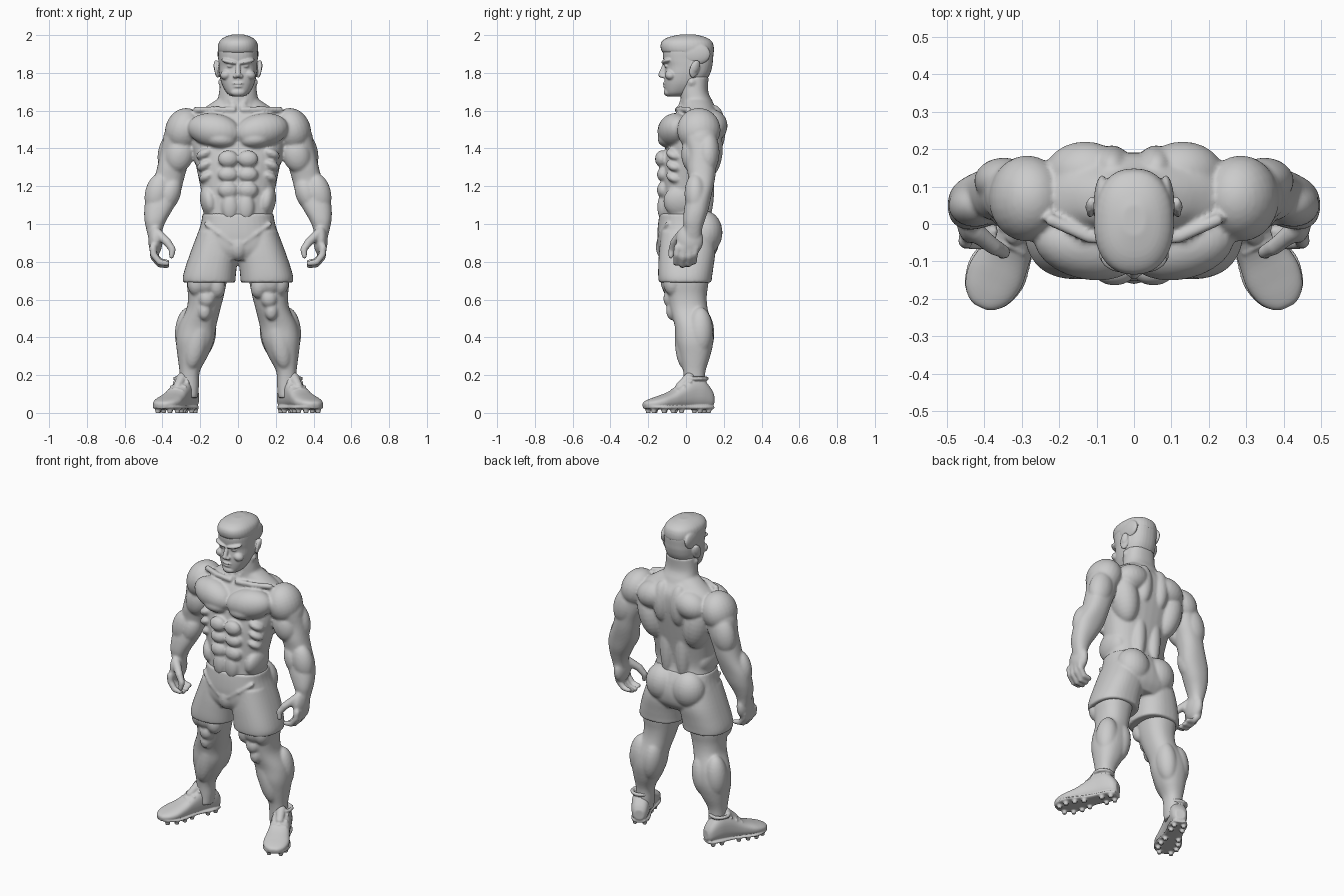
import bpy, bmesh, math
from mathutils import Matrix, Vector, Euler


def catmull(a, b, c, d, t):
    return [0.5 * (2 * q + (r - p) * t + (2 * p - 5 * q + 4 * r - s) * t * t
                   + (3 * q - p - 3 * r + s) * t ** 3) for p, q, r, s in zip(a, b, c, d)]


def loft(bm, rows, p=2.3, mat=Matrix(), n=36, steps=4):
    """Rows are (centre x, z, half width, y min, y max), smoothly interpolated."""
    dense = []
    for i in range(len(rows) - 1):
        quad = [rows[max(0, min(len(rows) - 1, i + k))] for k in (-1, 0, 1, 2)]
        dense += [catmull(*quad, s / steps) for s in range(steps)]
    dense.append(rows[-1])
    rings = []
    for cx, z, rx, y0, y1 in dense:
        ring = []
        for k in range(n):
            a = math.tau * k / n
            c, s = math.cos(a), math.sin(a)
            x = cx + rx * math.copysign(abs(c) ** (2 / p), c)
            y = (y0 + y1) / 2 + (y1 - y0) / 2 * math.copysign(abs(s) ** (2 / p), s)
            ring.append(bm.verts.new(mat @ Vector((x, y, z))))
        rings.append(ring)
    for r, q in zip(rings, rings[1:]):
        for k in range(n):
            bm.faces.new((r[k], r[(k + 1) % n], q[(k + 1) % n], q[k]))
    bm.faces.new(rings[0][::-1])
    bm.faces.new(rings[-1])


def blob(bm, loc, radii, rot=(0, 0, 0)):
    e = Euler([math.radians(v) for v in rot])
    m = Matrix.LocRotScale(Vector(loc), e, Vector(radii))
    bmesh.ops.create_uvsphere(bm, u_segments=24, v_segments=16, radius=1, matrix=m)


def tube(bm, pts, r0, r1, steps=7):
    """Chain of overlapping balls, fused later by the remesh."""
    total = (len(pts) - 1) * steps
    for i in range(total + 1):
        k = min(i // steps, len(pts) - 2)
        pos = Vector(pts[k]).lerp(Vector(pts[k + 1]), i / steps - k)
        r = r0 + (r1 - r0) * i / total
        bmesh.ops.create_icosphere(bm, subdivisions=2, radius=r, matrix=Matrix.Translation(pos))


def finish(name, bm, voxel, smooth):
    bmesh.ops.recalc_face_normals(bm, faces=bm.faces)
    me = bpy.data.meshes.new(name)
    bm.to_mesh(me)
    bm.free()
    ob = bpy.data.objects.new(name, me)
    bpy.context.collection.objects.link(ob)
    ob.modifiers.new("mirror", 'MIRROR').use_mirror_merge = False
    rm = ob.modifiers.new("fuse", 'REMESH')
    rm.mode, rm.voxel_size, rm.use_smooth_shade = 'VOXEL', voxel, True
    sm = ob.modifiers.new("soften", 'SMOOTH')
    sm.factor, sm.iterations = 0.5, smooth
    return ob


# torso core
body = bmesh.new()
loft(body, [(0, .92, .18, -.12, .14), (0, 1.02, .183, -.13, .135), (0, 1.1, .185, -.128, .12),
            (0, 1.2, .2, -.125, .135), (0, 1.32, .225, -.12, .16), (0, 1.42, .245, -.105, .18),
            (0, 1.5, .25, -.095, .19), (0, 1.57, .235, -.06, .185), (0, 1.62, .17, -.025, .155),
            (0, 1.66, .11, -.02, .13)])
# neck
loft(body, [(0, 1.56, .14, -.04, .17), (0, 1.64, .112, -.03, .145), (0, 1.7, .1, -.03, .118),
            (0, 1.78, .092, -.03, .12)])
tube(body, [(.085, .03, 1.75), (.02, -.03, 1.62)], .022, .016)
tube(body, [(.025, -.045, 1.605), (.12, -.035, 1.607), (.22, .01, 1.605)], .016, .018)
# chest, abdominals and side muscles
blob(body, (.125, -.06, 1.495), (.145, .088, .09), (0, -10, 12))
blob(body, (.095, -.075, 1.45), (.09, .075, .05), (0, -6, 8))
for z, h, y in ((1.345, .045, -.128), (1.262, .04, -.118), (1.18, .045, -.118)):
    blob(body, (.052, y, z), (.054, .036, h))
blob(body, (.042, -.118, 1.09), (.045, .034, .075))
for x, z in ((.175, 1.37), (.172, 1.31), (.16, 1.25)):
    blob(body, (x, -.06, z), (.05, .045, .028), (0, 25, 30))
blob(body, (.15, -.02, 1.12), (.05, .1, .09), (0, 10, 0))
# back muscles
blob(body, (.165, .1, 1.4), (.085, .095, .17), (0, 12, 0))
blob(body, (.13, .135, 1.52), (.11, .085, .085), (0, 15, 0))
blob(body, (.06, .15, 1.5), (.055, .06, .13))
blob(body, (.055, .1, 1.2), (.048, .05, .2))
# arm core
loft(body, [(.27, 1.57, .07, 0, .14), (.3, 1.48, .085, -.015, .16), (.325, 1.38, .086, .005, .165),
            (.348, 1.3, .08, .005, .16), (.368, 1.23, .08, .012, .152), (.397, 1.15, .088, .002, .135),
            (.42, 1.08, .076, -.01, .12), (.437, 1.02, .058, -.015, .1), (.442, .97, .043, -.01, .085),
            (.438, .92, .035, -.02, .08)])
# shoulder, biceps, triceps and forearm muscles
blob(body, (.285, .068, 1.498), (.1, .115, .118), (0, -20, 0))
blob(body, (.325, .08, 1.45), (.072, .085, .1), (0, -15, 0))
blob(body, (.308, .035, 1.37), (.075, .06, .1), (0, -17, 0))
blob(body, (.348, .115, 1.38), (.075, .062, .12), (0, -14, 0))
blob(body, (.425, .05, 1.16), (.068, .058, .11), (0, -12, 0))
blob(body, (.365, .055, 1.16), (.06, .06, .1), (0, -20, 0))
# hand with curled fingers and thumb
blob(body, (.437, .02, .915), (.038, .072, .085))
for y, dz in ((-.045, .012), (-.012, 0), (.021, .004), (.05, .018)):
    tube(body, [(.45, y, .875), (.447, y - .004, .825 + dz), (.415, y - .008, .785 + dz),
                (.375, y - .008, .78 + dz)], .021, .015)
tube(body, [(.425, -.02, .95), (.375, -.06, .905), (.347, -.075, .865), (.352, -.08, .83)], .027, .015)
# leg core
loft(body, [(.15, .8, .115, -.11, .12), (.165, .7, .107, -.115, .12), (.17, .62, .095, -.1, .11),
            (.183, .55, .09, -.085, .115), (.215, .46, .1, -.06, .14), (.228, .38, .1, -.053, .145),
            (.24, .3, .08, -.035, .128), (.256, .22, .054, -.015, .103), (.257, .14, .05, -.01, .1),
            (.257, .08, .045, -.01, .1)])
# thigh, knee, calf and shin muscles
blob(body, (.115, -.075, .675), (.048, .052, .07), (0, 10, 0))
blob(body, (.22, -.07, .69), (.05, .05, .07))
blob(body, (.17, -.09, .7), (.06, .045, .07))
blob(body, (.165, -.078, .605), (.045, .042, .05))
blob(body, (.177, -.07, .54), (.035, .035, .05))
blob(body, (.178, .082, .42), (.062, .068, .13), (0, -8, 0))
blob(body, (.268, .075, .43), (.066, .068, .13), (0, -4, 0))
blob(body, (.215, -.01, .4), (.06, .05, .17), (0, -12, 0))
finish("body", body, .008, 3)

# head
head = bmesh.new()
loft(head, [(0, 1.676, .035, -.095, -.01), (0, 1.695, .06, -.108, .03), (0, 1.74, .085, -.114, .09),
            (0, 1.79, .098, -.114, .125), (0, 1.835, .102, -.11, .139), (0, 1.87, .103, -.12, .143),
            (0, 1.92, .103, -.122, .145), (0, 1.96, .09, -.1, .13), (0, 1.98, .07, -.08, .1)], 2.4)
blob(head, (.045, -.104, 1.86), (.046, .024, .013), (0, -12, 18))
tube(head, [(0, -.11, 1.85), (0, -.132, 1.79)], .011, .016)
blob(head, (.014, -.122, 1.783), (.014, .016, .011))
blob(head, (.062, -.082, 1.79), (.032, .03, .026), (0, 20, 0))
blob(head, (.04, -.101, 1.836), (.018, .014, .009))
blob(head, (0, -.108, 1.744), (.032, .016, .007))
blob(head, (0, -.106, 1.728), (.026, .016, .008))
blob(head, (0, -.094, 1.697), (.04, .024, .022))
# ears
blob(head, (.11, .045, 1.82), (.011, .028, .048), (-12, 8, 25))
blob(head, (.117, .055, 1.835), (.009, .02, .033), (-12, 8, 30))
finish("head", head, .005, 2)

# cropped hair with a raised front edge
hair = bmesh.new()
loft(hair, [(0, 1.905, .1, -.12, .146), (0, 1.918, .106, -.13, .148), (0, 1.945, .106, -.135, .146),
            (0, 1.97, .096, -.125, .134), (0, 1.99, .07, -.09, .1), (0, 2.003, .03, -.03, .05)], 2.3)
blob(hair, (.085, .045, 1.9), (.023, .085, .06))
finish("hair", hair, .005, 2)

# shorts: hips, two legs, seat and front
shorts = bmesh.new()
loft(shorts, [(0, 1.055, .188, -.14, .13), (0, 1.0, .197, -.148, .16), (0, .93, .22, -.152, .175),
              (0, .86, .235, -.145, .165), (0, .81, .2, -.12, .13)], 2.4)
loft(shorts, [(.11, .96, .1, -.13, .14), (.122, .86, .126, -.142, .155), (.143, .77, .136, -.147, .145),
              (.152, .72, .14, -.147, .138), (.153, .69, .139, -.143, .135)], 2.4)
blob(shorts, (.092, .1, .955), (.105, .093, .115))
blob(shorts, (0, -.105, .88), (.055, .055, .075))
tube(shorts, [(.03, -.142, .9), (.1, -.135, .95), (.17, -.1, 1.0)], .014, .012)
finish("shorts", shorts, .008, 2)

# shoes: built along the foot, turned outwards
shoes = bmesh.new()
d = Vector((.43, -.90, 0)).normalized()
up = Vector((0, 0, 1))
side = up.cross(d)
foot = Matrix((side, up, d)).transposed().to_4x4()
foot.translation = (.237, .14, 0)
loft(shoes, [(0, 0, .028, .04, .1), (0, .02, .045, .026, .135), (0, .07, .054, .022, .185),
             (0, .13, .056, .022, .185), (0, .19, .06, .022, .148), (0, .25, .069, .022, .112),
             (0, .31, .076, .022, .09), (0, .36, .064, .024, .074), (0, .39, .04, .028, .062),
             (0, .401, .018, .036, .052)], 2.5, foot)
loft(shoes, [(0, .005, .035, .018, .04), (0, .06, .056, .018, .04), (0, .16, .054, .018, .04),
             (0, .25, .074, .018, .04), (0, .31, .081, .018, .04), (0, .37, .06, .02, .042),
             (0, .398, .025, .024, .045)], 3, foot)
# tongue, ankle collar and laces
tube(shoes, [foot @ Vector((0, .185, .135)), foot @ Vector((0, .14, .19))], .03, .025)
tube(shoes, [foot @ Vector((.056 * math.cos(a), .182, .095 + .056 * math.sin(a)))
             for a in (math.tau * k / 12 for k in range(13))], .011, .011, 4)
for h, l in ((.175, .15), (.15, .185), (.128, .22)):
    tube(shoes, [foot @ Vector((x, h - 8 * x * x, l)) for x in (-.04, 0, .04)], .009, .009)
# cleats
for l, w in ((.035, .028), (.09, .034), (.2, .04), (.255, .052), (.31, .055), (.36, .035)):
    for s in (-1, 1):
        pos = foot @ Vector((s * w, .014, l))
        bmesh.ops.create_cone(shoes, cap_ends=True, segments=12, radius1=.012, radius2=.018,
                              depth=.03, matrix=Matrix.Translation(pos))
finish("shoes", shoes, .005, 2)
